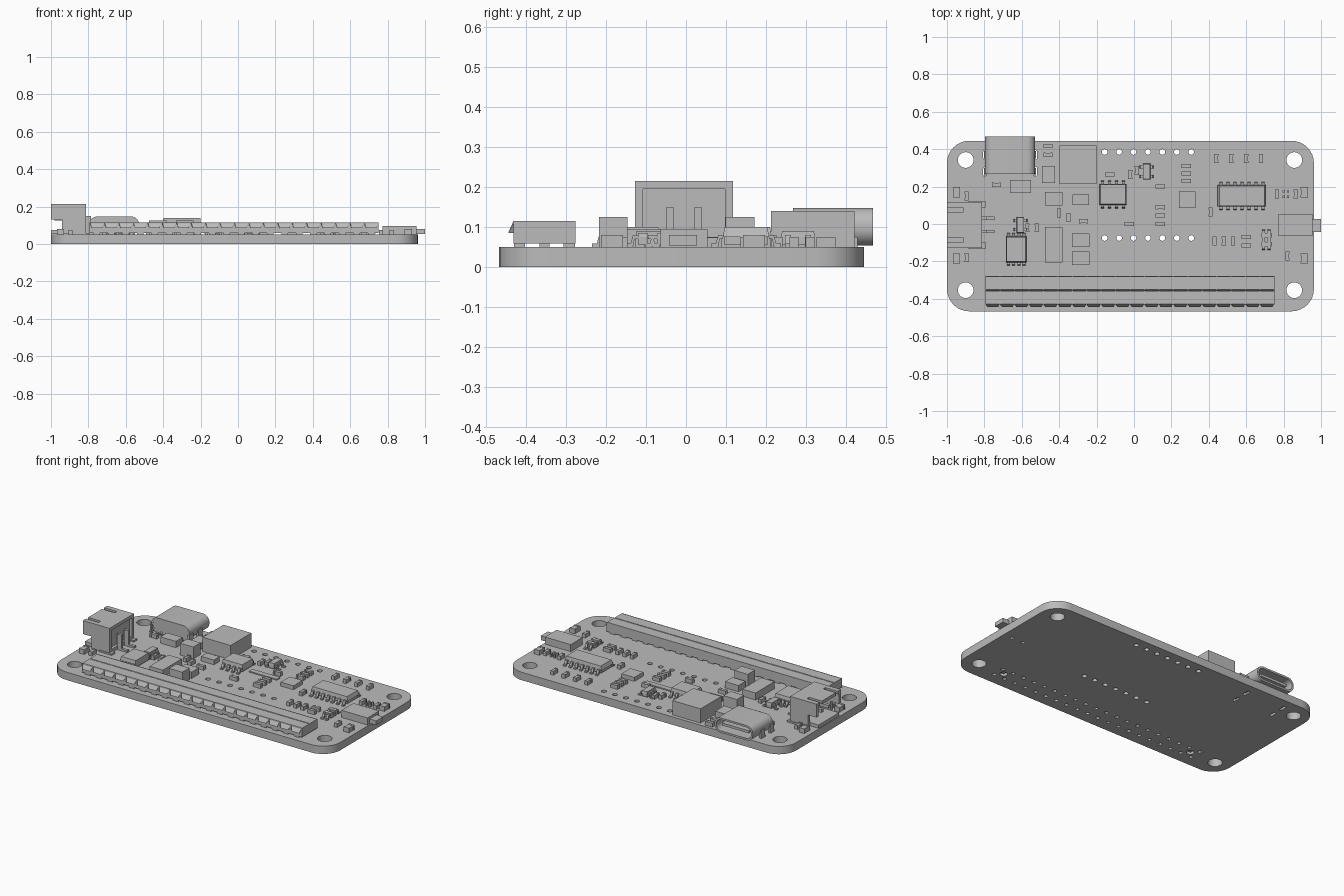
import bpy, bmesh, math
from mathutils import Matrix, Vector

if "Cube" in bpy.data.objects:
    bpy.data.objects.remove(bpy.data.objects["Cube"])

TOP = 0.05       # upper surface of the board
PITCH = 0.0772   # spacing of header sockets and pin holes

grey = bpy.data.materials.new("plain_grey")
grey.use_nodes = True
COLOUR = (0.5, 0.5, 0.5, 1)
grey.diffuse_color = COLOUR
grey.node_tree.nodes["Principled BSDF"].inputs["Base Color"].default_value = COLOUR


def finish(name, bm):
    mesh = bpy.data.meshes.new(name)
    bm.to_mesh(mesh)
    bm.free()
    mesh.materials.append(grey)
    obj = bpy.data.objects.new(name, mesh)
    bpy.context.collection.objects.link(obj)
    return obj


def add_box(bm, x, y, w, d, z0, z1, taper=1):
    """Box centred on x, y; the top may be narrower than the bottom."""
    mat = Matrix.Translation((x, y, (z0 + z1) / 2)) @ Matrix.Diagonal((w, d, z1 - z0, 1))
    verts = bmesh.ops.create_cube(bm, size=1, matrix=mat)["verts"]
    for v in verts:
        if v.co.z > (z0 + z1) / 2:
            v.co.x = x + (v.co.x - x) * taper
            v.co.y = y + (v.co.y - y) * taper


def boxes(name, items):
    bm = bmesh.new()
    for item in items:
        add_box(bm, *item)
    return finish(name, bm)


def add_prism(bm, profile, offset, depth):
    """Closed profile of 3D points pushed along a vector."""
    face = bm.faces.new([bm.verts.new(Vector(p) + Vector(offset)) for p in profile])
    out = bmesh.ops.extrude_face_region(bm, geom=[face])["geom"]
    bmesh.ops.translate(bm, vec=depth, verts=[g for g in out if isinstance(g, bmesh.types.BMVert)])
    bmesh.ops.recalc_face_normals(bm, faces=bm.faces)


def ring(x, y, r, n=20):
    return [(x + r * math.cos(2 * math.pi * i / n), y + r * math.sin(2 * math.pi * i / n)) for i in range(n)]


def round_rect(x, y, w, d, r, n=8):
    pts = []
    for k, (sx, sy) in enumerate(((1, 1), (-1, 1), (-1, -1), (1, -1))):
        for i in range(n + 1):
            a = math.pi / 2 * (k + i / n)
            pts.append((x + sx * (w / 2 - r) + r * math.cos(a), y + sy * (d / 2 - r) + r * math.sin(a)))
    return pts


def plate(name, loops, thick, loc, rot=(0, 0, 0)):
    """Flat plate whose first loop is the outline and the rest are holes."""
    curve = bpy.data.curves.new(name, "CURVE")
    curve.dimensions, curve.fill_mode, curve.extrude = "2D", "BOTH", thick / 2
    for loop in loops:
        s = curve.splines.new("POLY")
        s.points.add(len(loop) - 1)
        for p, (x, y) in zip(s.points, loop):
            p.co = (x, y, 0, 1)
        s.use_cyclic_u = True
    curve.materials.append(grey)
    obj = bpy.data.objects.new(name, curve)
    obj.location, obj.rotation_euler = loc, rot
    bpy.context.collection.objects.link(obj)
    bpy.ops.object.select_all(action="DESELECT")
    obj.select_set(True)
    bpy.context.view_layer.objects.active = obj
    bpy.ops.object.convert(target="MESH")
    bpy.ops.object.shade_smooth_by_angle(angle=math.radians(30))
    return bpy.context.object


# Circuit board with mounting holes, pin holes and connector slots
HEAD_X, HEAD_Y = -0.021, -0.354
socket_x = [HEAD_X + (i - 9.5) * PITCH for i in range(20)]
loops = [round_rect(-0.019, -0.011, 1.962, 0.912, 0.12)]
loops += [ring(x, y, 0.042, 32) for x in (-0.9, 0.857) for y in (0.342, -0.354)]
loops += [ring(-0.157 + i * PITCH, y, 0.015) for i in range(7) for y in (0.385, -0.075)]
loops += [ring(x, HEAD_Y + s * PITCH / 2, 0.012, 12) for x in socket_x for s in (-1, 1)]
loops += [ring(HEAD_X + s * 9 * PITCH, HEAD_Y, 0.022) for s in (-1, 1)]
loops += [ring(x, -0.01, 0.012, 12) for x in (0.82, 0.9)]
loops += [round_rect(x, y, 0.018, 0.05, 0.008, 3) for x in (-0.797, -0.527) for y in (0.28, 0.37)]
plate("circuit_board", loops, TOP, (0, 0, TOP / 2))

# Socket header: open-topped shell, funnel sockets and feet
shell = bmesh.new()
add_box(shell, HEAD_X, HEAD_Y, 20 * PITCH, 2 * PITCH, 0.058, 0.115)
shell.faces.ensure_lookup_table()
bmesh.ops.delete(shell, geom=[f for f in shell.faces if f.normal.z > 0.5], context="FACES_ONLY")
finish("header_shell", shell)

cell = bmesh.new()
bmesh.ops.create_grid(cell, x_segments=1, y_segments=1, size=PITCH / 2)
for thick, depth in ((0.005, 0), (0.018, -0.03), (0.001, -0.025)):
    inner = [min(cell.faces, key=lambda f: f.calc_center_median().length_squared + f.calc_area())]
    bmesh.ops.inset_individual(cell, faces=inner, thickness=thick, depth=depth)
    cell.normal_update()
sockets = finish("header_sockets", cell)
sockets.location = (socket_x[0], HEAD_Y - PITCH / 2, 0.115)
for count, offset in ((20, (PITCH, 0, 0)), (2, (0, PITCH, 0))):
    mod = sockets.modifiers.new("repeat", "ARRAY")
    mod.count, mod.use_relative_offset, mod.use_constant_offset = count, False, True
    mod.constant_offset_displace = offset
boxes("header_feet", [(x, HEAD_Y + s * 0.062, 0.035, 0.028, TOP, 0.06) for x in socket_x for s in (-1, 1)])
boxes("header_pegs", [(HEAD_X + s * 9 * PITCH, HEAD_Y, 0.025, 0.025, 0.01, 0.06) for s in (-1, 1)])


# Leaded chips: tapered body and bent legs on both long sides
def leaded_chip(name, x, y, w, d, pins, top=0.1, pitch=0.0375):
    bm = bmesh.new()
    add_box(bm, x, y, w, d, 0.075, top, 0.93)
    add_box(bm, x, y, w * 0.95, d * 0.95, 0.056, 0.075)
    leg = [(0, 0, 0.07), (0, 0, 0.08), (0.012, 0, 0.08), (0.018, 0, 0.058),
           (0.03, 0, 0.058), (0.03, 0, TOP), (0.012, 0, TOP), (0.008, 0, 0.07)]
    for side in (-1, 1):
        profile = [(0, side * (d / 2 + a), z) for a, _, z in leg]
        for i in range(pins):
            px = x + (i - (pins - 1) / 2) * pitch
            add_prism(bm, profile, (px - 0.008, y, 0), (0.016, 0, 0))
    return finish(name, bm)


leaded_chip("logic_chip", 0.577, 0.15, 0.26, 0.115, 7)
leaded_chip("memory_chip", -0.112, 0.158, 0.145, 0.112, 4)
leaded_chip("power_chip", -0.63, -0.135, 0.11, 0.14, 4, 0.1, 0.028)
for i, (x, y) in enumerate(((-0.607, -0.005), (0.067, 0.28))):
    leaded_chip("regulator_%d" % i, 0, 0, 0.085, 0.04, 2, 0.09, 0.05)
    obj = bpy.context.collection.objects["regulator_%d" % i]
    obj.location, obj.rotation_euler = (x, y, 0), (0, 0, math.pi / 2)
for i, y in enumerate((-0.06, -0.108)):
    leaded_chip("transistor_%d" % i, 0.708, y, 0.055, 0.025, 2, 0.085, 0.03)

# Larger plain components
boxes("tall_module", [(-0.299, 0.317, 0.196, 0.208, TOP, 0.14)])
boxes("inductor", [(-0.43, -0.112, 0.094, 0.19, TOP, 0.095)])
boxes("capacitors", [(-0.285, -0.088, 0.094, 0.072, TOP, 0.09), (-0.285, -0.182, 0.094, 0.072, TOP, 0.125),
                     (-0.43, 0.135, 0.094, 0.072, TOP, 0.125), (-0.457, 0.265, 0.07, 0.09, TOP, 0.09)])
boxes("flat_components", [(-0.607, 0.2, 0.11, 0.068, TOP, 0.09), (0.285, 0.13, 0.09, 0.09, TOP, 0.075),
                          (0.08, 0.152, 0.195, 0.034, TOP, 0.057), (-0.285, 0.13, 0.09, 0.058, TOP, 0.08)])


# Small two-ended components with end caps
def small_parts(name, spots, length, width, along_x, top=0.075):
    bm = bmesh.new()
    for x, y in spots:
        for shift, part, grow, rise in ((0, 0.6, 0.9, -0.002), (-0.39, 0.22, 1, 0), (0.39, 0.22, 1, 0)):
            w, d = length * part, width * grow
            pos = (x + shift * length, y, w, d) if along_x else (x, y + shift * length, d, w)
            add_box(bm, *pos, TOP, top + rise)
    return finish(name, bm)


small_parts("resistors_across", [(-0.46, 0.417), (-0.46, 0.37), (-0.735, 0.21), (-0.13, 0.265), (0.28, 0.31),
            (0.28, 0.23), (0.28, 0.27), (0.14, 0.2), (0.14, 0.09), (0.14, 0.045), (0.14, 0), (-0.025, 0),
            (0.6, -0.07), (0.6, -0.115), (-0.27, 0.015)], 0.05, 0.023, True)
small_parts("resistors_along", [(0.44 + 0.08 * i, 0.35) for i in range(4)] +
            [(0.43 + 0.05 * i, -0.09) for i in range(3)] +
            [(0.41, 0.065), (-0.02, 0.265), (0.015, 0.285), (-0.895, 0.15), (-0.895, -0.18), (-0.4, 0.06),
             (-0.35, 0.035), (-0.57, -0.02), (-0.52, -0.02), (0.82, -0.17), (0.765, 0.16), (0.865, 0.16)],
            0.048, 0.022, False)
small_parts("indicator_lights", [(x, y) for x in (-0.95, 0.91) for y in (0.17, -0.185)], 0.055, 0.038, False, 0.08)
boxes("sensor_array", [(0.812 + a * 0.012, 0.16 + b * 0.014, 0.012, 0.012, TOP, 0.07) for a in (-1, 1) for b in (-1, 1)])

# Data port: rounded tube, tongue, back wall and legs
PX, PZ = -0.662, 0.1
UP = (math.pi / 2, 0, 0)
plate("port_shell", [round_rect(0, 0, 0.268, 0.094, 0.043), round_rect(0, 0, 0.244, 0.07, 0.032)],
      0.2, (PX, 0.367, PZ), UP)
plate("port_back", [round_rect(0, 0, 0.25, 0.08, 0.035)], 0.05, (PX, 0.293, PZ), UP)
boxes("port_tongue", [(PX, 0.38, 0.19, 0.14, 0.092, 0.108)])
boxes("port_legs", [(PX + s * 0.133, y, 0.012, 0.04, 0.01, 0.1) for s in (-1, 1) for y in (0.28, 0.37)])
boxes("port_contacts", [(PX + (i - 5.5) * 0.016, 0.262, 0.009, 0.02, TOP, 0.056) for i in range(12)])

# Battery socket: slotted roof, notched side walls, floor, back wall and pins
JY = -0.005
boxes("battery_socket_roof", [(-0.862, JY, 0.098, 0.245, 0.195, 0.215), (-0.955, JY, 0.09, 0.14, 0.195, 0.215)] +
      [(-0.955, JY + s * 0.107, 0.09, 0.031, 0.195, 0.215) for s in (-1, 1)])
walls = bmesh.new()
side = [(-1, 0, 0.13), (-0.94, 0, 0.13), (-0.94, 0, 0.054), (-0.813, 0, 0.054), (-0.813, 0, 0.195), (-1, 0, 0.195)]
for y in (JY - 0.1225, JY + 0.1025):
    add_prism(walls, side, (0, y, 0), (0, 0.02, 0))
finish("battery_socket_walls", walls)
boxes("battery_socket_floor", [(-0.906, JY, 0.187, 0.205, 0.054, 0.075)])
boxes("battery_socket_back", [(-0.85, JY, 0.04, 0.205, 0.075, 0.195)])
boxes("battery_pins", [(-0.92, JY + s * 0.035, 0.12, 0.02, 0.125, 0.145) for s in (-1, 1)])
boxes("battery_leads", [(-0.8, JY + s * 0.035, 0.03, 0.018, TOP, 0.15) for s in (-1, 1)] +
      [(-0.775, JY + s * 0.035, 0.06, 0.018, TOP, 0.062) for s in (-1, 1)])
boxes("battery_tabs", [(-0.84, JY + s * 0.11, 0.09, 0.035, TOP, 0.06) for s in (-1, 1)])

# Edge switch with sliding knob
boxes("switch_body", [(0.863, -0.005, 0.182, 0.118, TOP, 0.095)])
boxes("switch_knob", [(0.976, -0.007, 0.048, 0.07, 0.053, 0.08)])
